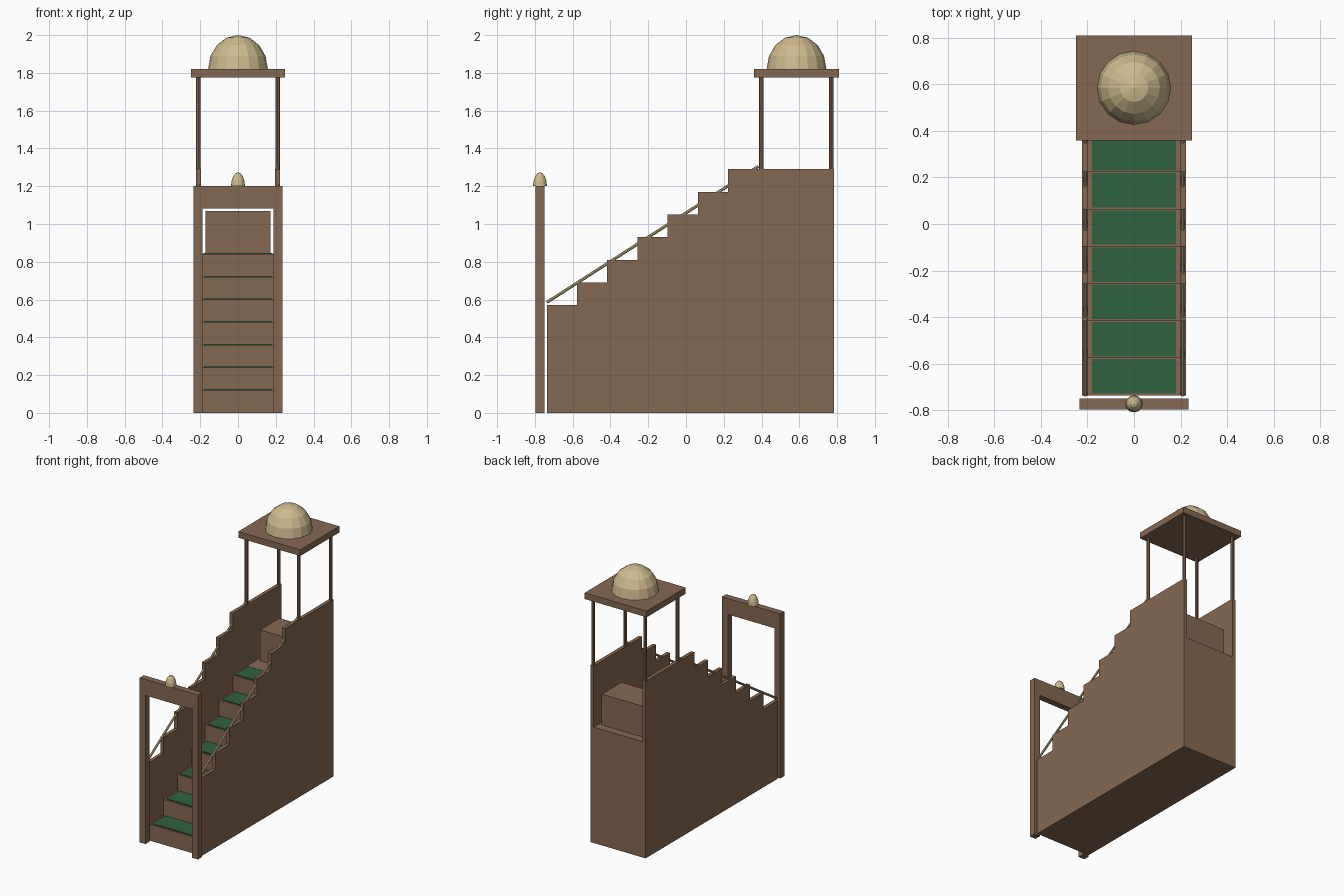
import bpy, bmesh, math
from mathutils import Vector

cube = bpy.data.objects.get("Cube")
if cube:
    bpy.data.objects.remove(cube, do_unlink=True)


def material(name, color):
    m = bpy.data.materials.new(name)
    m.use_nodes = True
    m.diffuse_color = (*color, 1)
    m.node_tree.nodes["Principled BSDF"].inputs["Base Color"].default_value = (*color, 1)
    return m


WOOD = material("brown wood", (0.24, 0.14, 0.085))
CARPET = material("green carpet", (0.03, 0.12, 0.05))
BRASS = material("pale brass", (0.62, 0.50, 0.27))


def finish(name, bm, mat):
    bmesh.ops.recalc_face_normals(bm, faces=bm.faces)
    mesh = bpy.data.meshes.new(name)
    bm.to_mesh(mesh)
    bm.free()
    mesh.materials.append(mat)
    obj = bpy.data.objects.new(name, mesh)
    bpy.context.collection.objects.link(obj)
    return obj


def box(name, x, y, z, mat=WOOD):
    """Box from (min, max) ranges on each axis."""
    bm = bmesh.ops.create_cube
    b = bmesh.new()
    bm(b, size=1)
    for v in b.verts:
        v.co = [r[0] if c < 0 else r[1] for c, r in zip(v.co, (x, y, z))]
    return finish(name, b, mat)


def rod(name, start, end, radius, sides, mat):
    b = bmesh.new()
    a, e = Vector(start), Vector(end)
    bmesh.ops.create_cone(b, cap_ends=True, segments=sides, radius1=radius,
                          radius2=radius, depth=(e - a).length)
    turn = (e - a).to_track_quat('Z', 'Y')
    for v in b.verts:
        v.co = turn @ v.co + (a + e) / 2
    return finish(name, b, mat)


def dome(name, y, base, radius, height, sides, rings):
    """Faceted half sphere, stretched to the given height."""
    b = bmesh.new()
    bmesh.ops.create_uvsphere(b, u_segments=sides, v_segments=rings * 2, radius=1)
    bmesh.ops.bisect_plane(b, geom=b.verts[:] + b.edges[:] + b.faces[:], dist=0.001,
                           plane_co=(0, 0, 0), plane_no=(0, 0, 1), clear_inner=True)
    bmesh.ops.holes_fill(b, edges=[e for e in b.edges if e.is_boundary])
    for v in b.verts:
        v.co = (v.co.x * radius, y + v.co.y * radius, base + v.co.z * height)
    return finish(name, b, BRASS)


STEPS, RUN, RISE = 7, 0.16, 0.12
FRONT, BACK = -0.737, 0.783
INNER, OUTER = 0.197, 0.223

# Solid steps with carpet treads
for i in range(STEPS):
    y, top = FRONT + i * RUN, RISE * (i + 1)
    box(f"step_{i + 1}", (-INNER, INNER), (y, y + RUN), (0, top))
    box(f"tread_{i + 1}", (-0.18, 0.18), (y + 0.008, y + RUN - 0.004), (top, top + 0.006), CARPET)

# Platform and seat
platform_front = FRONT + STEPS * RUN
box("platform", (-INNER, INNER), (platform_front, BACK), (0, 0.845))
box("seat", (-0.172, 0.172), (0.5, 0.725), (0.845, 1.07))

# Stepped side walls, handrails and canopy posts
outline = [(BACK, 0), (FRONT, 0)]
for i in range(STEPS):
    z = 0.57 + i * RISE
    outline += [(FRONT + i * RUN, z), (FRONT + (i + 1) * RUN if i < STEPS - 1 else BACK, z)]

for side, label in ((1, "left"), (-1, "right")):
    b = bmesh.new()
    face = b.faces.new([b.verts.new((side * INNER, y, z)) for y, z in outline])
    moved = bmesh.ops.extrude_face_region(b, geom=[face])["geom"]
    bmesh.ops.translate(b, vec=(side * (OUTER - INNER), 0, 0),
                        verts=[v for v in moved if isinstance(v, bmesh.types.BMVert)])
    finish(f"{label}_wall", b, WOOD)
    x = side * 0.21
    rod(f"{label}_handrail", (x, FRONT, 0.585), (x, platform_front, 1.305), 0.008, 8, BRASS)
    for y, place in ((0.398, "front"), (0.77, "back")):
        rod(f"{label}_{place}_post", (x, y, 1.28), (x, y, 1.78), 0.012, 8, WOOD)
    box(f"{label}_gate_post", sorted((side * 0.188, side * 0.235)), (-0.797, -0.75), (0, 1.2))

# Gate lintel with finial
box("gate_lintel", (-0.188, 0.188), (-0.797, -0.75), (1.083, 1.2))
dome("gate_finial", -0.773, 1.2, 0.037, 0.073, 12, 4)

# Canopy roof and dome
box("canopy_roof", (-0.25, 0.25), (0.36, 0.81), (1.775, 1.82))
dome("canopy_dome", 0.585, 1.82, 0.158, 0.18, 16, 4)
